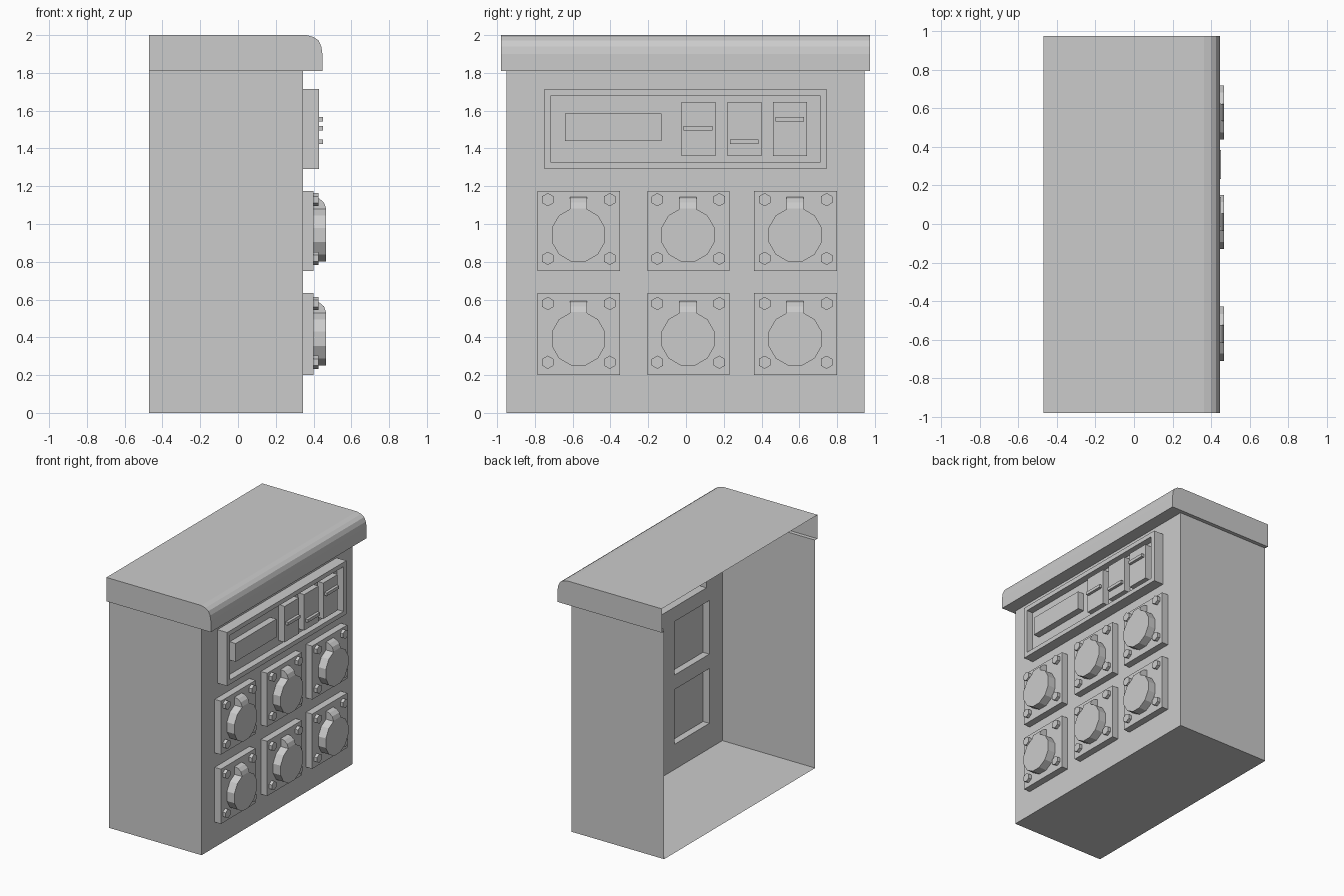
import bpy, bmesh, math
from mathutils import Matrix

if "Cube" in bpy.data.objects:
    bpy.data.objects.remove(bpy.data.objects["Cube"])

BACK, FRONT = -0.47, 0.345      # cabinet depth along x
Y0, Y1, EAVE = -0.95, 0.945, 1.81


def finish(name, bm):
    bmesh.ops.remove_doubles(bm, verts=bm.verts, dist=1e-5)
    bmesh.ops.recalc_face_normals(bm, faces=bm.faces)
    me = bpy.data.meshes.new(name)
    bm.to_mesh(me)
    bm.free()
    ob = bpy.data.objects.new(name, me)
    bpy.context.collection.objects.link(ob)
    return ob


def face(bm, pts):
    bm.faces.new([bm.verts.new(p) for p in pts])


def corners(rect, x):
    y0, y1, z0, z1 = rect
    return [(x, y0, z0), (x, y1, z0), (x, y1, z1), (x, y0, z1)]


def ring(bm, ra, xa, rb, xb):
    """Four quads joining one upright rectangle to another."""
    a, b = corners(ra, xa), corners(rb, xb)
    for i in range(4):
        j = (i + 1) % 4
        face(bm, [a[i], a[j], b[j], b[i]])


def block(name, rect, xa, xb):
    bm = bmesh.new()
    ring(bm, rect, xa, rect, xb)
    face(bm, corners(rect, xa))
    face(bm, corners(rect, xb))
    return finish(name, bm)


def sweep(bm, profile, ya, yb):
    """Extrude an x-z profile along y and cap both ends."""
    for (xa, za), (xb, zb) in zip(profile, profile[1:]):
        face(bm, [(xa, ya, za), (xb, ya, zb), (xb, yb, zb), (xa, yb, za)])
    for y in (ya, yb):
        face(bm, [(x, y, z) for x, z in profile])


def drum(name, x0, x1, y, z, r, sides, turn):
    bm = bmesh.new()
    m = (Matrix.Translation(((x0 + x1) / 2, y, z)) @ Matrix.Rotation(math.pi / 2, 4, 'Y')
         @ Matrix.Rotation(turn, 4, 'Z'))
    bmesh.ops.create_cone(bm, cap_ends=True, segments=sides, radius1=r, radius2=r,
                          depth=x1 - x0, matrix=m)
    return finish(name, bm)


# Layout of the openings in the front wall: (z0, z1, [y spans])
columns = [(-0.785, -0.35), (-0.205, 0.23), (0.36, 0.80)]
lower, upper = (0.20, 0.635, columns), (0.75, 1.175, columns)
panel = (-0.75, 0.745, 1.29, 1.715)

# Cabinet shell, open at the back, front wall pierced behind each plate
bm = bmesh.new()
for y in (Y0, Y1):
    face(bm, [(BACK, y, 0), (FRONT, y, 0), (FRONT, y, EAVE), (BACK, y, EAVE)])
face(bm, [(BACK, Y0, 0), (FRONT, Y0, 0), (FRONT, Y1, 0), (BACK, Y1, 0)])
z = 0
for z0, z1, spans in (lower, upper, (panel[2], panel[3], [panel[:2]])):
    face(bm, corners((Y0, Y1, z, z0), FRONT))
    y = Y0
    for a, b in spans + [(Y1, Y1)]:
        face(bm, corners((y, a, z0, z1), FRONT))
        y = b
    z = z1
face(bm, corners((Y0, Y1, z, EAVE), FRONT))
finish("cabinet_body", bm)

# Lid with rounded front edge, open at the back, with overhang strips beneath
bm = bmesh.new()
L0, L1, LX = -0.98, 0.975, 0.447
sweep(bm, [(BACK, 2.0), (0.362, 2.0), (0.40, 1.99), (0.426, 1.972), (0.441, 1.94),
           (LX, 1.90), (LX, EAVE), (BACK, EAVE)][:7], L0, L1)
for y in (L0, L1):
    face(bm, [(BACK, y, 2.0), (LX, y, EAVE), (BACK, y, EAVE)])
for xa, xb, ya, yb in ((FRONT, LX, L0, L1), (BACK, FRONT, L0, Y0), (BACK, FRONT, Y1, L1)):
    face(bm, [(xa, ya, EAVE), (xb, ya, EAVE), (xb, yb, EAVE), (xa, yb, EAVE)])
finish("lid", bm)

# Control panel: raised frame with a recessed floor
bm = bmesh.new()
inner = (-0.715, 0.71, 1.325, 1.68)
ring(bm, panel, FRONT, panel, 0.43)
ring(bm, panel, 0.43, inner, 0.43)
ring(bm, inner, 0.43, inner, 0.375)
face(bm, corners(inner, 0.375))
finish("control_panel", bm)

# Display and three breakers with levers
block("display", (-0.64, -0.13, 1.44, 1.585), 0.375, 0.428)
for i, (y0, y1, lz) in enumerate([(-0.025, 0.155, 1.507), (0.22, 0.40, 1.435),
                                  (0.46, 0.64, 1.555)]):
    block(f"breaker_{i}", (y0, y1, 1.36, 1.645), 0.375, 0.428)
    block(f"breaker_lever_{i}", (y0 + 0.013, y1 - 0.015, lz - 0.012, lz + 0.012), 0.42, 0.45)

# Socket outlets: plate, four bolts, faceted cover and hinge neck
for row, (z0, z1, spans) in enumerate((lower, upper)):
    for col, (y0, y1) in enumerate(spans):
        tag = f"{row}_{col}"
        rect = (y0, y1, z0, z1)
        bm = bmesh.new()
        ring(bm, rect, FRONT, rect, 0.40)
        face(bm, corners(rect, 0.40))
        finish("socket_plate_" + tag, bm)
        cy, cz = (y0 + y1) / 2 - 0.002, z0 + 0.192
        for n in range(4):
            by = cy + (0.166 if n % 2 else -0.162)
            bz = cz + (0.187 if n > 1 else -0.124)
            drum(f"bolt_{tag}_{n}", 0.40, 0.425, by, bz, 0.035, 6, math.radians(30))
        drum("socket_cover_" + tag, 0.40, 0.466, cy, cz, 0.146, 12, math.radians(15))
        bm = bmesh.new()
        sweep(bm, [(0.40, cz + 0.10), (0.466, cz + 0.10), (0.466, cz + 0.141),
                   (0.455, cz + 0.172), (0.43, cz + 0.193), (0.40, cz + 0.20)],
              cy - 0.045, cy + 0.045)
        finish("cover_hinge_" + tag, bm)
